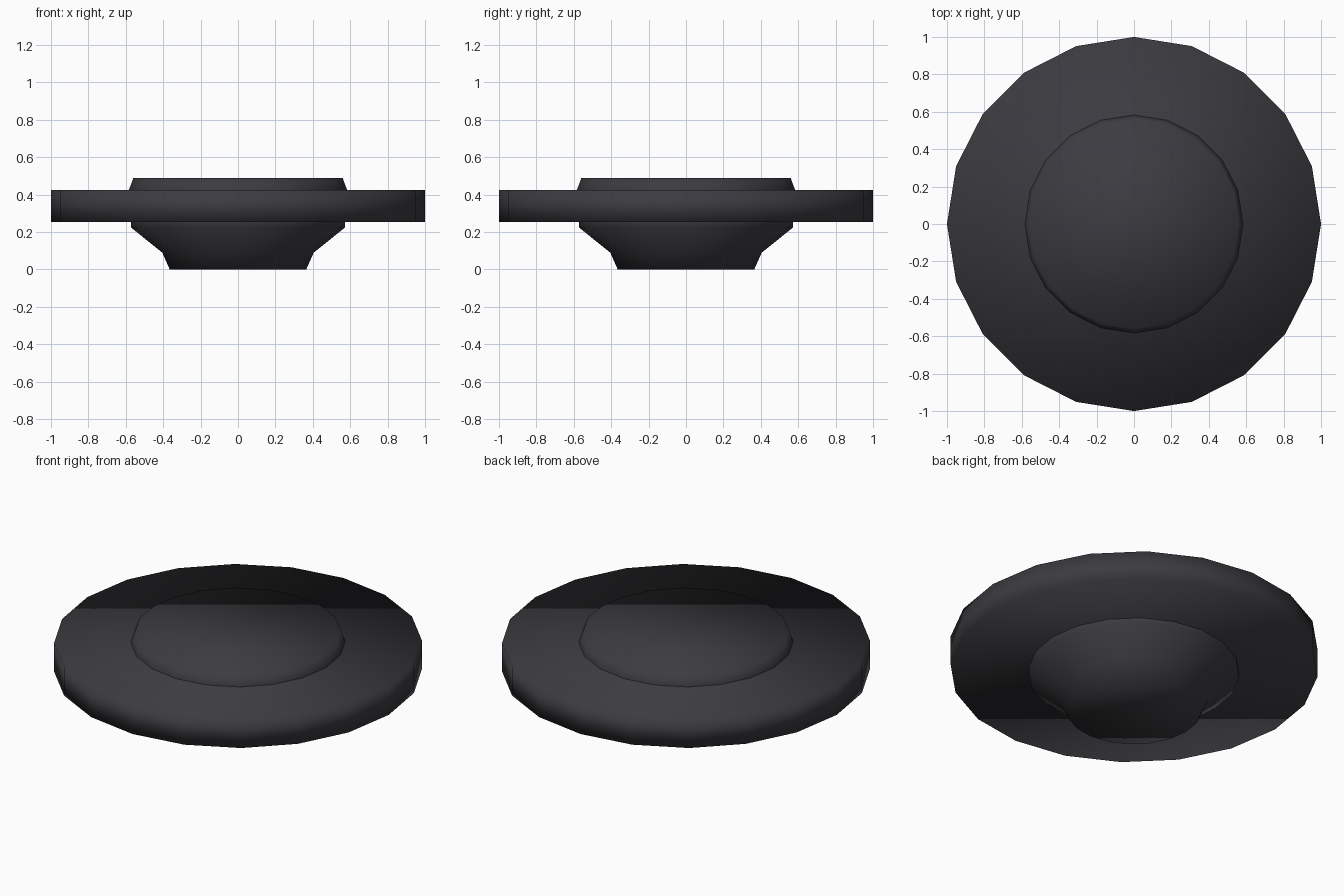
import bpy, bmesh, math

if "Cube" in bpy.data.objects:
    bpy.data.objects.remove(bpy.data.objects["Cube"])

SIDES = 20

mat = bpy.data.materials.new("charcoal")
mat.diffuse_color = (0.045, 0.045, 0.052, 1)
mat.use_nodes = True
mat.node_tree.nodes["Principled BSDF"].inputs["Base Color"].default_value = mat.diffuse_color


def turned(name, profile):
    """Closed solid of revolution from (radius, height) points, bottom to top."""
    bm = bmesh.new()
    rings = []
    for r, z in profile:
        rings.append([bm.verts.new((r * math.cos(2 * math.pi * i / SIDES),
                                    r * math.sin(2 * math.pi * i / SIDES), z))
                      for i in range(SIDES)])
    for a, b in zip(rings, rings[1:]):
        for i in range(SIDES):
            j = (i + 1) % SIDES
            bm.faces.new((a[i], a[j], b[j], b[i]))
    bm.faces.new(rings[0][::-1])
    bm.faces.new(rings[-1])
    for f in bm.faces:
        f.smooth = True
    mesh = bpy.data.meshes.new(name)
    bm.to_mesh(mesh)
    bm.free()
    mesh.materials.append(mat)
    ob = bpy.data.objects.new(name, mesh)
    bpy.context.collection.objects.link(ob)
    return ob


# Wide flat disc
turned("disc", [(1.0, 0.253), (1.0, 0.425)])

# Hub through the disc: stepped foot below, raised cap above
turned("hub", [(0.365, 0.0), (0.405, 0.09), (0.573, 0.225), (0.573, 0.26),
               (0.585, 0.42), (0.56, 0.488)])
